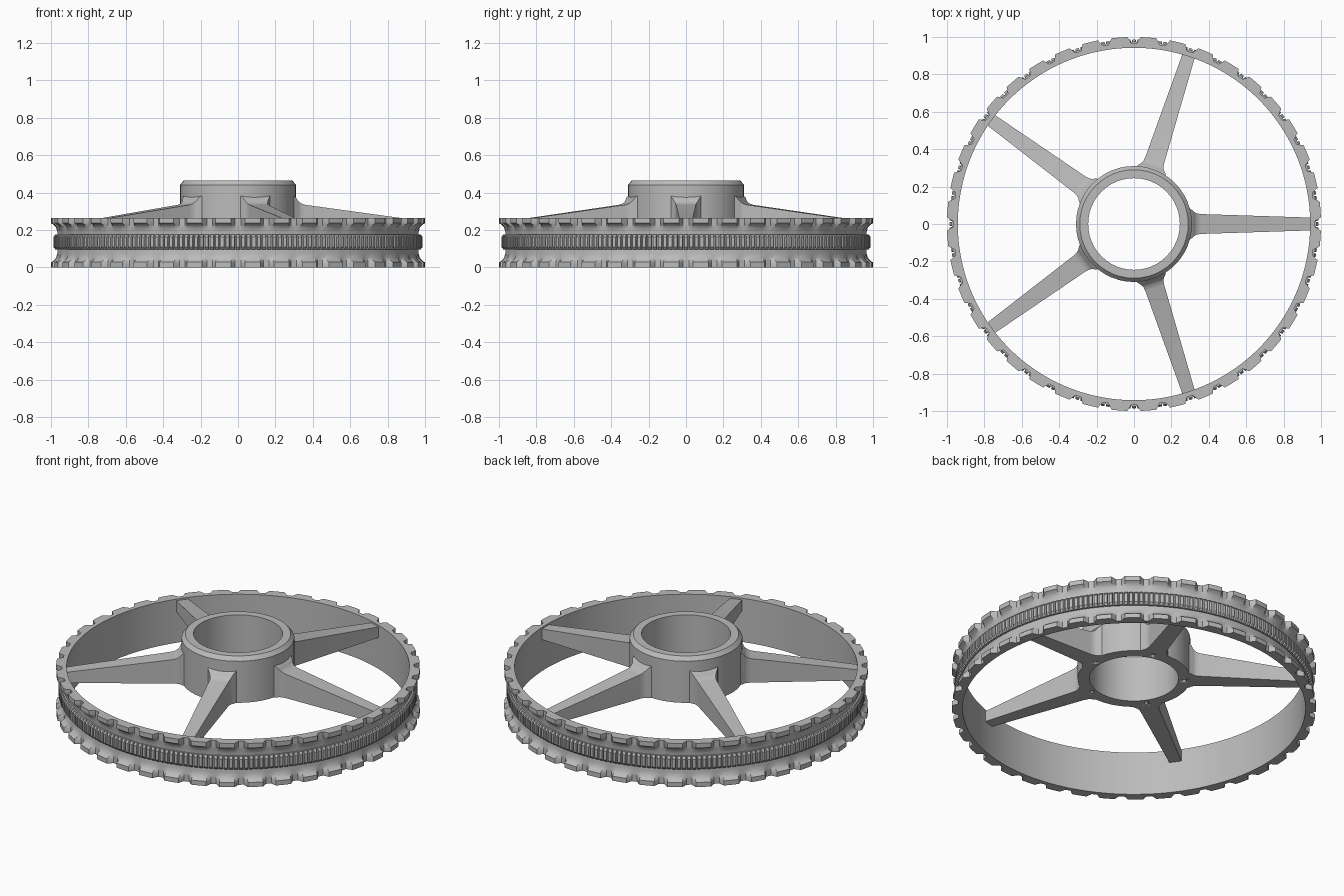
import bpy
import bmesh
from math import sin, cos, pi, radians

cube = bpy.data.objects.get("Cube")
if cube:
    bpy.data.objects.remove(cube, do_unlink=True)

metal = bpy.data.materials.new("grey metal")
metal.use_nodes = True
grey = (0.5, 0.5, 0.5, 1)
metal.diffuse_color = grey
metal.node_tree.nodes["Principled BSDF"].inputs["Base Color"].default_value = grey

SPOKES = 5
NOTCHES = 40
TEETH = 220
HUB_BOTTOM = 0.19
NOTCH_FLOOR = 0.968


def finish(name, bm, angle=30):
    bmesh.ops.recalc_face_normals(bm, faces=bm.faces)
    mesh = bpy.data.meshes.new(name)
    bm.to_mesh(mesh)
    bm.free()
    mesh.materials.append(metal)
    obj = bpy.data.objects.new(name, mesh)
    bpy.context.collection.objects.link(obj)
    bpy.ops.object.select_all(action="DESELECT")
    obj.select_set(True)
    bpy.context.view_layer.objects.active = obj
    bpy.ops.object.shade_smooth_by_angle(angle=radians(angle))
    return obj


def bridge(bm, a, b):
    for i in range(len(a)):
        j = (i + 1) % len(a)
        bm.faces.new((a[i], a[j], b[j], b[i]))


def ring(name, profile, columns, radius=lambda r, tag: r):
    """Sweep a closed (r, z) profile round z; each column is (angle, tag)."""
    bm = bmesh.new()
    loops = []
    for angle, tag in columns:
        loops.append([bm.verts.new((radius(r, tag) * cos(angle),
                                    radius(r, tag) * sin(angle), z))
                      for r, z in profile])
    for i, loop in enumerate(loops):
        bridge(bm, loop, loops[(i + 1) % len(loops)])
    return finish(name, bm)


# Rim with two notched flanges and a groove between them
lower = [(1.0, 0), (1.0, 0.028), (0.985, 0.037), (0.973, 0.052), (0.966, 0.075)]
height = 0.265
rim_profile = ([(0.942, 0)] + lower
               + [(r, height - z) for r, z in reversed(lower)]
               + [(0.942, height)])
pitch = 2 * pi / NOTCHES
rim_columns = [(k * pitch + radians(offset), notched)
               for k in range(NOTCHES)
               for offset, notched in ((-2.1, False), (-0.9, True), (0.9, True),
                                       (2.1, False), (4.5, False))]
ring("notched_rim", rim_profile, rim_columns,
     lambda r, notched: min(r, NOTCH_FLOOR) if notched else r)

# Fine toothed band in the groove
step = 2 * pi / TEETH
tooth_columns = [((k + part) * step, drop)
                 for k in range(TEETH)
                 for part, drop in ((-0.3, 0), (0.3, 0), (0.42, 0.014), (0.58, 0.014))]
band_profile = [(0.955, 0.097), (0.977, 0.097), (0.987, 0.11),
                (0.987, 0.163), (0.977, 0.176), (0.955, 0.176)]
ring("toothed_band", band_profile, tooth_columns,
     lambda r, drop: min(r, 0.987 - drop) if r > 0.96 else r)

# Hub sleeve with a chamfered top
hub_sides = 48
hub = ring("hub", [(0.245, HUB_BOTTOM), (0.31, HUB_BOTTOM), (0.31, 0.442),
                   (0.29, 0.465), (0.245, 0.465)],
           [(2 * pi * k / hub_sides, 0) for k in range(hub_sides)])

# Tapered spokes, flared where they meet the hub: radius, half width, top height
sections = [(0.288, 0.088, 0.39), (0.31, 0.075, 0.375), (0.322, 0.063, 0.355),
            (0.338, 0.056, 0.342), (0.36, 0.053, 0.335), (0.955, 0.034, 0.253)]
for n in range(SPOKES):
    a = 2 * pi * n / SPOKES
    bm = bmesh.new()
    loops = []
    for r, w, top in sections:
        corners = ((-w, HUB_BOTTOM), (w, HUB_BOTTOM), (w, top), (-w, top))
        loops.append([bm.verts.new((r * cos(a) - y * sin(a),
                                    r * sin(a) + y * cos(a), z))
                      for y, z in corners])
    for first, second in zip(loops, loops[1:]):
        bridge(bm, first, second)
    bm.faces.new(loops[0])
    bm.faces.new(loops[-1])
    finish(f"spoke_{n + 1}", bm, 35)

# Small blind holes under the hub, one at each spoke
bm = bmesh.new()
for n in range(SPOKES):
    a = 2 * pi * n / SPOKES
    made = bmesh.ops.create_cone(bm, cap_ends=True, segments=12,
                                 radius1=0.011, radius2=0.011, depth=0.1)
    bmesh.ops.translate(bm, verts=made["verts"],
                        vec=(0.275 * cos(a), 0.275 * sin(a), HUB_BOTTOM))
cutter = finish("hole_cutter", bm)
cutter.hide_render = True
cutter.hide_viewport = True
holes = hub.modifiers.new("holes", "BOOLEAN")
holes.operation = "DIFFERENCE"
holes.solver = "EXACT"
holes.object = cutter
